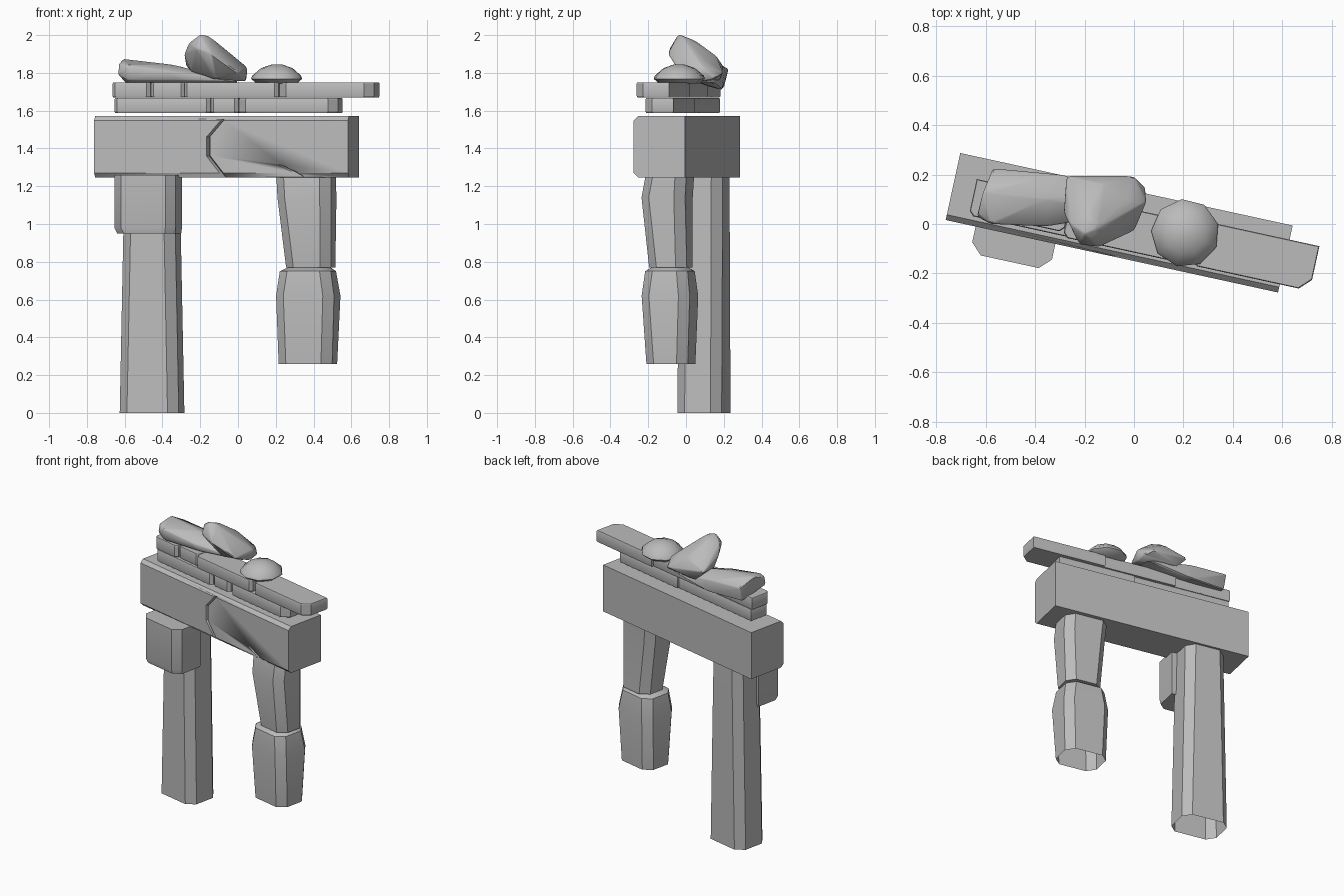
import bpy, bmesh, math
from mathutils import Matrix, Vector

if "Cube" in bpy.data.objects:
    bpy.data.objects.remove(bpy.data.objects["Cube"], do_unlink=True)

# One stone colour for everything
STONE = (0.5, 0.5, 0.5, 1)
mat = bpy.data.materials.new("grey_stone")
mat.use_nodes = True
mat.diffuse_color = STONE
mat.node_tree.nodes["Principled BSDF"].inputs["Base Color"].default_value = STONE

# The arch runs along its own turned axis
TURN = Matrix.Rotation(math.radians(-12.3), 4, 'Z')
MID = Vector((-0.06, 0.005, 0))


def along(u, v, z=0):
    return MID + TURN @ Vector((u, v, z))


def finish(name, bm, angle=30):
    bmesh.ops.recalc_face_normals(bm, faces=bm.faces)
    me = bpy.data.meshes.new(name)
    bm.to_mesh(me)
    bm.free()
    me.materials.append(mat)
    ob = bpy.data.objects.new(name, me)
    bpy.context.collection.objects.link(ob)
    bpy.ops.object.select_all(action='DESELECT')
    ob.select_set(True)
    bpy.context.view_layer.objects.active = ob
    bpy.ops.object.shade_smooth_by_angle(angle=math.radians(angle))
    return ob


def outline(a, b, front, back):
    """Rectangle with its front and back corners cut off."""
    pts = []
    for sx, sy, c in ((-1, -1, front), (1, -1, front), (1, 1, back), (-1, 1, back)):
        if c == 0:
            pts.append((sx * a, sy * b))
            continue
        pair = [(sx * a, sy * (b - c)), (sx * (a - c), sy * b)]
        pts += pair if sx * sy > 0 else pair[::-1]
    return pts


def loft(name, rings, front=0.05, back=0.05, bottom=True):
    """Skin rings of (centre x, centre y, z, half length, half depth)."""
    bm = bmesh.new()
    loops = []
    for x, y, z, a, b in rings:
        c = Vector((x, y, z))
        loops.append([bm.verts.new(c + TURN @ Vector((px, py, 0)))
                      for px, py in outline(a, b, front, back)])
    n = len(loops[0])
    for low, high in zip(loops, loops[1:]):
        for i in range(n):
            j = (i + 1) % n
            bm.faces.new((low[i], low[j], high[j], high[i]))
    bm.faces.new(loops[-1])
    if bottom:
        bm.faces.new(loops[0][::-1])
    return finish(name, bm)


def rock(name, points):
    """Boulder hull with softened corners."""
    bm = bmesh.new()
    for p in points:
        bm.verts.new(p)
    res = bmesh.ops.convex_hull(bm, input=bm.verts)
    loose = [v for v in bm.verts if not v.link_faces]
    bmesh.ops.delete(bm, geom=loose, context='VERTS')
    bmesh.ops.bevel(bm, geom=list(bm.edges), offset=0.006, segments=1,
                    affect='EDGES', clamp_overlap=True)
    return finish(name, bm, 40)


# Legs
loft("tall_leg", [(-0.455, 0.095, 0, 0.16, 0.12),
                  (-0.455, 0.097, 0.95, 0.141, 0.118),
                  (-0.455, 0.097, 1.26, 0.135, 0.117)], bottom=False)
loft("short_leg_lower_stone", [(0.37, -0.08, 0.26, 0.145, 0.112),
                               (0.372, -0.085, 0.62, 0.157, 0.13),
                               (0.37, -0.085, 0.75, 0.138, 0.115),
                               (0.38, -0.085, 0.775, 0.1, 0.08)], bottom=False)
loft("short_leg_upper_stone", [(0.385, -0.08, 0.77, 0.122, 0.102),
                               (0.365, -0.1, 1.14, 0.145, 0.118),
                               (0.36, -0.085, 1.26, 0.148, 0.11)])

# Block propped against the front of the tall leg
loft("leg_block", [(-0.475, -0.05, 0.95, 0.157, 0.098),
                   (-0.48, -0.05, 0.98, 0.165, 0.105),
                   (-0.48, -0.05, 1.26, 0.165, 0.105)], front=0.045, back=0)

# Lintel with chamfered front edges
bm = bmesh.new()
bmesh.ops.create_cube(bm, size=1)
for v in bm.verts:
    v.co = along(v.co.x * 1.375, v.co.y * 0.277, 1.409 + v.co.z * 0.323)
bm.normal_update()
front_dir = TURN @ Vector((0, -1, 0))
edges = [e for e in bm.edges
         if all((v.co - MID).dot(front_dir) > 0.1 for v in e.verts)
         and abs(e.verts[0].co.z - e.verts[1].co.z) < 0.01]
bmesh.ops.bevel(bm, geom=edges, offset=0.022, segments=1, affect='EDGES')
lintel = finish("lintel", bm)


# Wedge-shaped cracks cut into the lintel front
def crack(path, width, depth):
    bm = bmesh.new()
    rows = [[bm.verts.new(along(u - width, -0.16, z)),
             bm.verts.new(along(u + width, -0.16, z + 0.3 * width)),
             bm.verts.new(along(u, -0.138 + depth, z))] for u, z in path]
    for p, q in zip(rows, rows[1:]):
        for i in range(3):
            j = (i + 1) % 3
            bm.faces.new((p[i], p[j], q[j], q[i]))
    bm.faces.new(rows[0])
    bm.faces.new(rows[-1][::-1])
    cutter = finish("crack_cutter", bm)
    cutter.hide_render = True
    mod = lintel.modifiers.new("crack", 'BOOLEAN')
    mod.operation = 'DIFFERENCE'
    mod.solver = 'EXACT'
    mod.object = cutter
    bpy.context.view_layer.objects.active = lintel
    bpy.ops.object.modifier_apply(modifier=mod.name)
    bpy.data.objects.remove(cutter, do_unlink=True)


crack([(0.01, 1.552), (-0.07, 1.46), (-0.07, 1.36), (0.04, 1.22)], 0.016, 0.03)
crack([(0.32, 1.312), (0.40, 1.275), (0.48, 1.23)], 0.02, 0.02)


# Two courses of slabs: (start, end, front, back) along the lintel
def course(name, slabs, z0, z1):
    for i, (u0, u1, v0, v1) in enumerate(slabs):
        c = along((u0 + u1) / 2, (v0 + v1) / 2)
        a, b = (u1 - u0) / 2, (v1 - v0) / 2
        cut = 0.045 if i == len(slabs) - 1 else 0.018
        loft(f"{name}_{i + 1}", [(c.x, c.y, z0, a - 0.003, b - 0.003),
                                 (c.x, c.y, z0 + 0.007, a, b),
                                 (c.x, c.y, z1 - 0.007, a, b),
                                 (c.x, c.y, z1, a - 0.003, b - 0.003)],
             front=cut, back=0)


course("lower_slab", [(-0.59, -0.07, -0.1, 0.05), (-0.07, 0.08, -0.09, 0.05),
                      (0.08, 0.615, -0.1, 0.06)], 1.588, 1.667)
course("upper_slab", [(-0.6, -0.395, -0.1, 0.05), (-0.395, -0.21, -0.085, 0.05),
                      (-0.21, 0.3, -0.105, 0.065), (0.3, 0.811, -0.105, 0.08)],
       1.67, 1.75)

# Rounded stone
bm = bmesh.new()
rings = []
for r, z in ((0.11, 1.745), (0.138, 1.768), (0.132, 1.785), (0.085, 1.825), (0.03, 1.844)):
    rings.append([bm.verts.new((0.207 + r * math.cos(t), -0.037 + r * math.sin(t), z))
                  for t in (math.tau * (k + 0.4) / 9 for k in range(9))])
for p, q in zip(rings, rings[1:]):
    for i in range(9):
        j = (i + 1) % 9
        bm.faces.new((p[i], p[j], q[j], q[i]))
bm.faces.new(rings[0][::-1])
bm.faces.new(rings[-1])
finish("round_stone", bm, 45)

# Boulders
rock("long_boulder", [
    (-.635, .03, 1.79), (-.63, .04, 1.85), (-.61, .13, 1.875), (-.57, .225, 1.82),
    (-.57, .20, 1.72), (-.3, .19, 1.71), (-.3, .2, 1.8), (-.58, .01, 1.76),
    (-.58, 0, 1.84), (-.36, -.01, 1.81), (-.3, 0, 1.76), (-.35, .1, 1.845),
    (0, .05, 1.755), (0, .14, 1.75)])
rock("tall_boulder", [
    (-.2, -.04, 2.005), (-.15, -.02, 1.995), (-.26, 0, 1.96), (-.285, .05, 1.9),
    (-.22, -.085, 1.93), (-.14, -.095, 1.9), (0, -.03, 1.8), (.05, .09, 1.83),
    (.045, .15, 1.77), (0, .195, 1.8), (-.02, .1, 1.87), (-.275, .195, 1.84),
    (-.25, .05, 1.81), (-.12, 0, 1.77), (.04, .08, 1.755), (-.2, .18, 1.76),
    (-.12, .16, 1.89), (-.18, .05, 1.97)])
